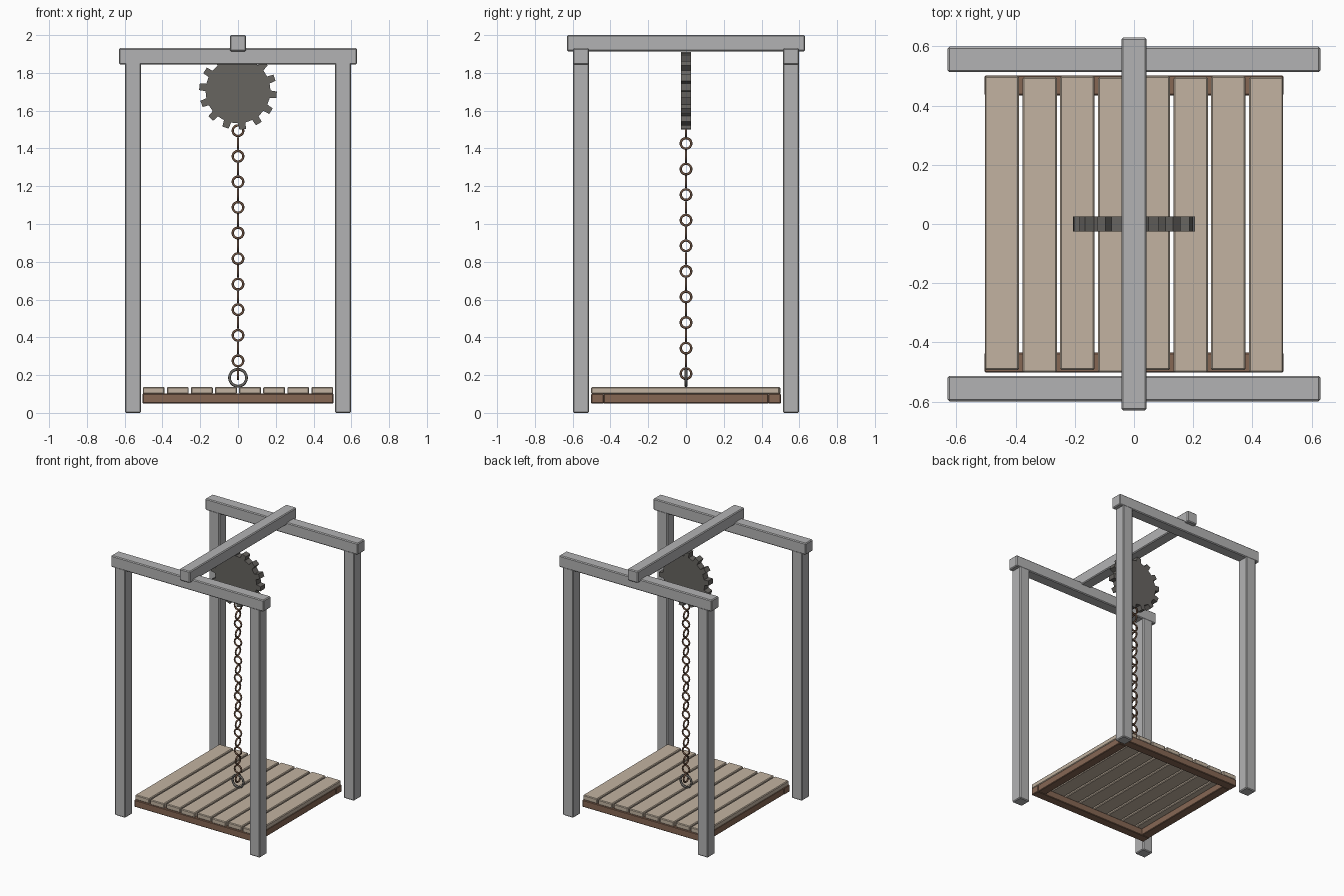
import bpy, bmesh, math
from mathutils import Matrix

if "Cube" in bpy.data.objects:
    bpy.data.objects.remove(bpy.data.objects["Cube"])


def material(name, rgb):
    m = bpy.data.materials.new(name)
    m.diffuse_color = (*rgb, 1)
    m.use_nodes = True
    m.node_tree.nodes["Principled BSDF"].inputs["Base Color"].default_value = m.diffuse_color
    return m


GREY = material("grey_beam", (0.45, 0.45, 0.455))
PLANK = material("pale_wood", (0.54, 0.45, 0.355))
BROWN = material("brown_wood", (0.24, 0.135, 0.088))
IRON = material("dark_iron", (0.135, 0.128, 0.118))
RUST = material("rusty_chain", (0.17, 0.095, 0.06))


def finish(name, bm, mat):
    bmesh.ops.recalc_face_normals(bm, faces=bm.faces)
    me = bpy.data.meshes.new(name)
    bm.to_mesh(me)
    bm.free()
    me.materials.append(mat)
    ob = bpy.data.objects.new(name, me)
    bpy.context.collection.objects.link(ob)
    return ob


def box(name, lo, hi, mat, bevel=0.006):
    bm = bmesh.new()
    size = [b - a for a, b in zip(lo, hi)]
    mid = [(a + b) / 2 for a, b in zip(lo, hi)]
    bmesh.ops.create_cube(bm, size=1, matrix=Matrix.Translation(mid) @ Matrix.Diagonal((*size, 1)))
    ob = finish(name, bm, mat)
    mod = ob.modifiers.new("soft_edges", 'BEVEL')
    mod.width = bevel
    mod.segments = 1
    return ob


def ring(name, z, major, minor, sideways, mat):
    rot = (0, math.pi / 2, 0) if sideways else (math.pi / 2, 0, 0)
    bpy.ops.mesh.primitive_torus_add(major_radius=major, minor_radius=minor, major_segments=20,
                                     minor_segments=8, location=(0, 0, z), rotation=rot)
    ob = bpy.context.object
    ob.name = name
    ob.data.materials.append(mat)
    bpy.ops.object.shade_smooth()


# Four posts, two cross beams and the ridge beam
for sy, row in ((-1, "front"), (1, "back")):
    for sx, side in ((-1, "left"), (1, "right")):
        x, y = sx * 0.556, sy * 0.556
        box(f"{row}_{side}_post", (x - 0.043, y - 0.043, 0), (x + 0.043, y + 0.043, 1.855), GREY)
    y = sy * 0.556
    box(f"{row}_cross_beam", (-0.63, y - 0.043, 1.845), (0.63, y + 0.043, 1.931), GREY)
box("ridge_beam", (-0.043, -0.63, 1.914), (0.043, 0.63, 2.0), GREY)

# Platform frame: four rails around an open middle
for s, a, b in ((-1, "front", "left"), (1, "back", "right")):
    lo, hi = sorted((s * 0.435, s * 0.502))
    box(f"{a}_rail", (-0.505, lo, 0.05), (0.505, hi, 0.102), BROWN, 0.004)
    box(f"{b}_rail", (lo, -0.436, 0.05), (hi, 0.436, 0.102), BROWN, 0.004)

# Eight planks, with slightly staggered ends
for i in range(8):
    x = (i - 3.5) * 0.1275
    shift = 0.004 * (-1) ** i
    box(f"plank_{i + 1}", (x - 0.058, -0.498 + shift, 0.1), (x + 0.058, 0.498 + shift / 2, 0.137), PLANK, 0.005)

# Toothed wheel hanging below the ridge beam
TEETH, R_BODY, R_TIP, CZ = 14, 0.172, 0.206, 1.705
bm = bmesh.new()
outline = []
for i in range(TEETH):
    mid = math.radians(-6) + i * math.tau / TEETH
    for r, d in ((R_BODY, -0.115), (R_TIP, -0.085), (R_TIP, 0.085), (R_BODY, 0.115)):
        outline.append(bm.verts.new((r * math.cos(mid + d), -0.026, CZ + r * math.sin(mid + d))))
face = bm.faces.new(outline)
ext = bmesh.ops.extrude_face_region(bm, geom=[face], use_keep_orig=True)
bmesh.ops.translate(bm, vec=(0, 0.052, 0), verts=[g for g in ext["geom"] if isinstance(g, bmesh.types.BMVert)])
finish("toothed_wheel", bm, IRON)

# Chain of alternating links, ending in a larger ring on the platform
for i in range(20):
    ring(f"chain_link_{i + 1}", 1.494 - i * 0.0677, 0.028, 0.0062, i % 2 == 1, RUST)
ring("platform_ring", 0.186, 0.045, 0.0075, False, IRON)
